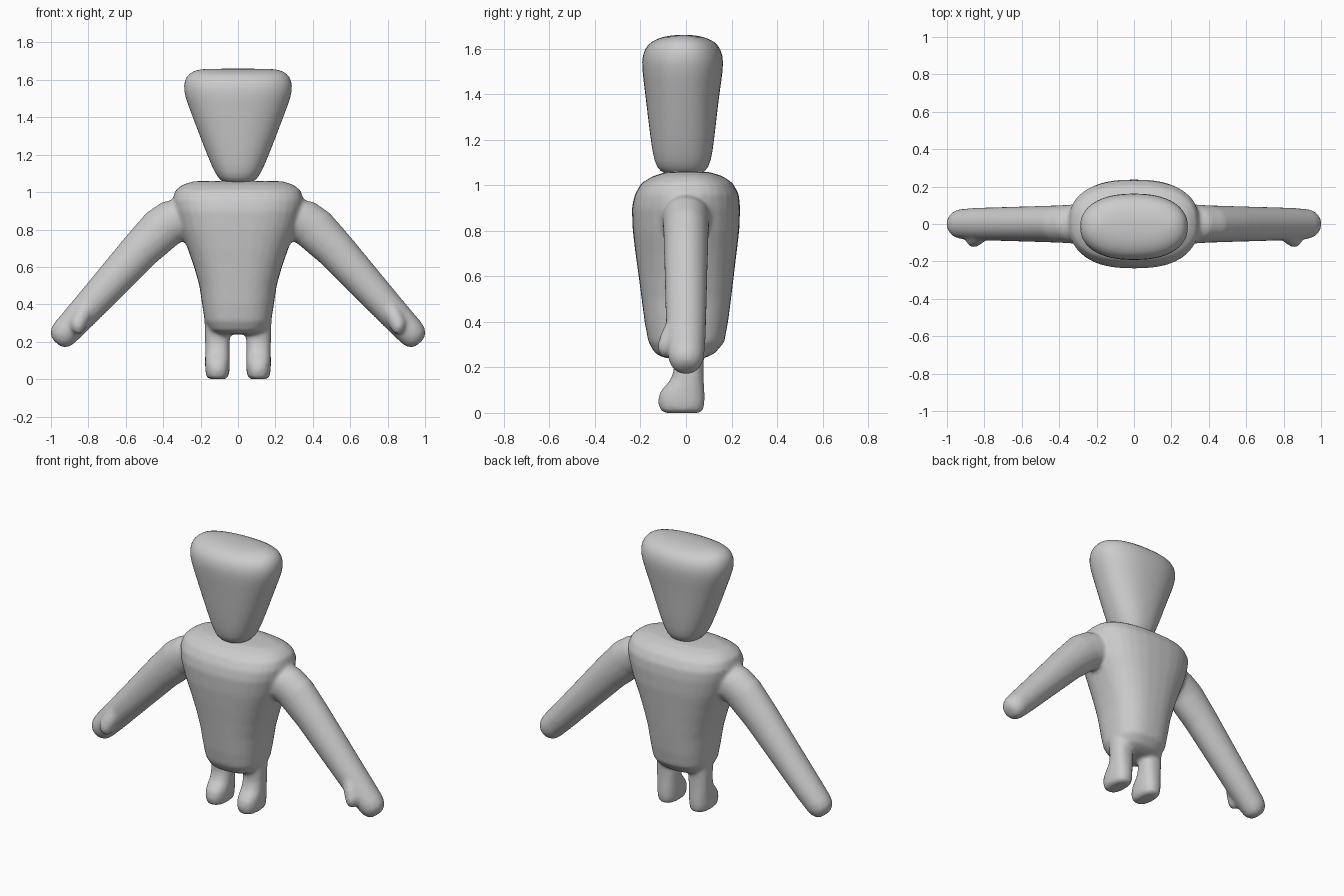
import bpy, bmesh
from math import cos, sin, pi, copysign
from mathutils import Vector as V


def loft(bm, rings, power=2.0, n=32):
    """Skin closed rings given as (centre, half axis u, half axis v)."""
    def p(a):
        return copysign(abs(a) ** (2 / power), a)
    loops = []
    for c, u, v in rings:
        loops.append([bm.verts.new(V(c) + V(u) * p(cos(2 * pi * i / n)) + V(v) * p(sin(2 * pi * i / n)))
                      for i in range(n)])
    for a, b in zip(loops, loops[1:]):
        for i in range(n):
            j = (i + 1) % n
            bm.faces.new((a[i], a[j], b[j], b[i]))
    bm.faces.new(loops[0][::-1])
    bm.faces.new(loops[-1])


def level(z, hx, y0, y1, x=0):
    """Horizontal ring from half width and front/back y."""
    return ((x, (y0 + y1) / 2, z), (hx, 0, 0), (0, (y1 - y0) / 2, 0))


def make(name, bm):
    bmesh.ops.recalc_face_normals(bm, faces=bm.faces)
    me = bpy.data.meshes.new(name)
    bm.to_mesh(me)
    bm.free()
    for f in me.polygons:
        f.use_smooth = True
    ob = bpy.data.objects.new(name, me)
    bpy.context.collection.objects.link(ob)
    return ob


# head: wide at the top, tapering to the chin
bm = bmesh.new()
loft(bm, [level(*r) for r in [
    (1.045, .05, -.06, .04), (1.05, .075, -.095, .07), (1.075, .108, -.13, .10),
    (1.14, .142, -.148, .118), (1.30, .205, -.168, .135), (1.42, .25, -.182, .15),
    (1.51, .285, -.194, .164), (1.57, .293, -.194, .164), (1.62, .278, -.17, .142),
    (1.645, .245, -.125, .10), (1.657, .205, -.075, .05), (1.66, .15, -.03, .01)]], 2.3)
make("head", bm).modifiers.new("smooth", "SUBSURF").levels = 1

# torso
bm = bmesh.new()
loft(bm, [level(*r) for r in [
    (.24, .11, -.09, .08), (.26, .15, -.135, .125), (.31, .178, -.165, .168),
    (.40, .192, -.182, .185), (.50, .207, -.195, .198), (.60, .235, -.208, .21),
    (.70, .27, -.222, .222), (.80, .31, -.234, .234), (.90, .34, -.238, .238),
    (.96, .35, -.225, .232), (1.01, .335, -.195, .205), (1.04, .295, -.145, .16),
    (1.057, .24, -.09, .105), (1.06, .18, -.05, .06)]], 2.5)

for s in (1, -1):
    # arm and hand
    loft(bm, [((s * x, 0, z), (s * .75 * r, 0, .66 * r), (0, d, 0)) for x, z, r, d in [
        (.18, .92, .09, .09), (.31, .86, .13, .105), (.40, .81, .12, .10),
        (.52, .692, .107, .096), (.774, .413, .088, .089), (.85, .33, .083, .086),
        (.925, .25, .077, .08), (.948, .222, .07, .07), (.963, .203, .052, .052),
        (.97, .193, .028, .028)]], 2.0)
    # thumb
    loft(bm, [((s * x, y, z), (s * .8 * r, 0, .6 * r), (0, r, 0)) for x, y, z, r in [
        (.80, -.045, .40, .04), (.835, -.068, .335, .046), (.858, -.08, .29, .046),
        (.866, -.082, .267, .038), (.872, -.083, .25, .022)]], 2.0)
    # leg and foot
    loft(bm, [level(*r, s * .11) for r in [
        (0, .042, -.095, .06), (.012, .058, -.113, .076), (.045, .065, -.123, .082),
        (.085, .066, -.118, .082), (.115, .066, -.095, .08), (.145, .065, -.068, .078),
        (.19, .066, -.053, .077), (.34, .07, -.056, .08)]], 2.4)

# fuse body parts into one soft skin
body = make("body", bm)
m = body.modifiers.new("fuse", "REMESH")
m.mode = "VOXEL"
m.voxel_size = .012
m.use_smooth_shade = True
m = body.modifiers.new("soften", "SMOOTH")
m.factor = .5
m.iterations = 7
